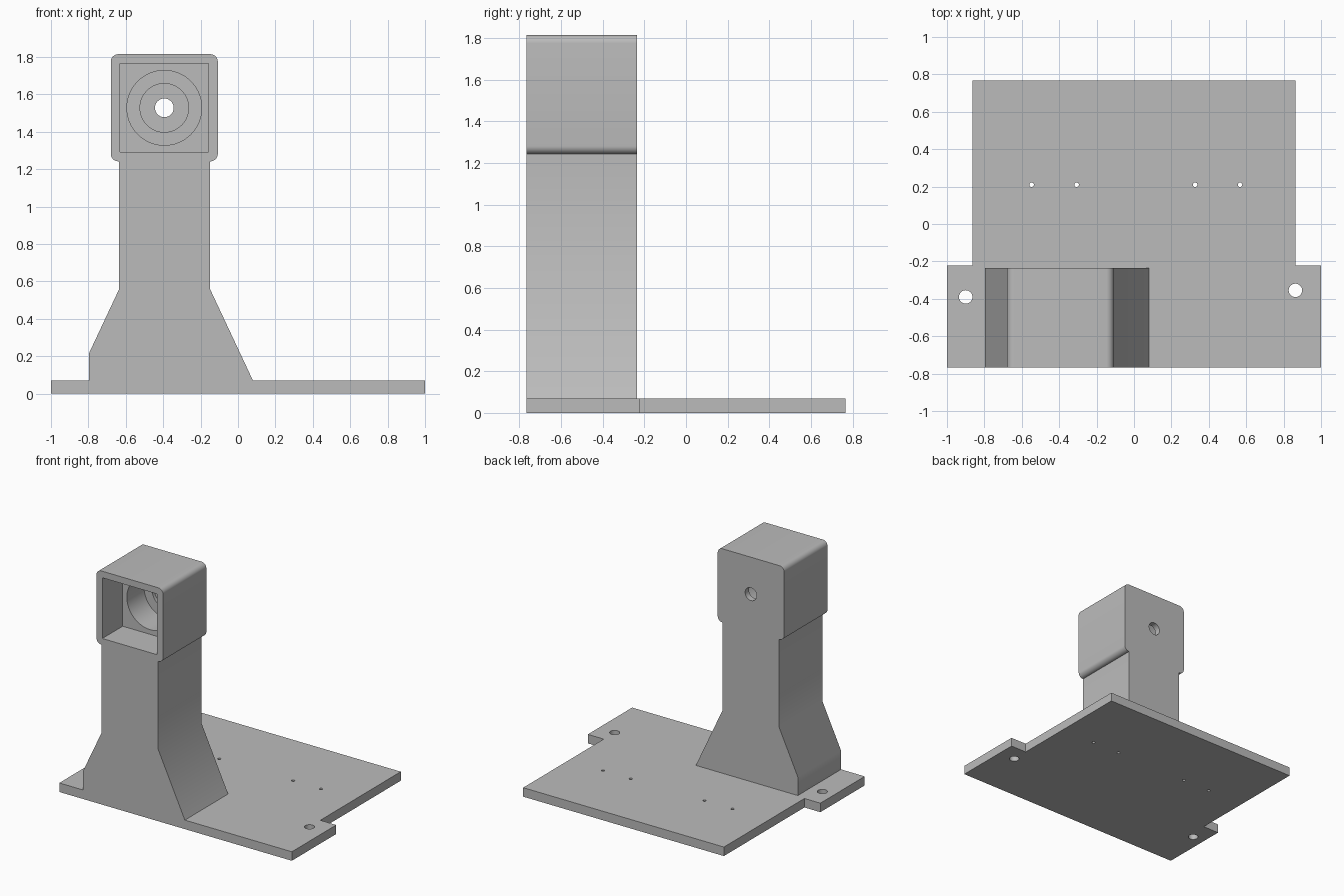
import bpy
import math
from mathutils import Matrix, Vector

cube = bpy.data.objects.get("Cube")
if cube:
    bpy.data.objects.remove(cube, do_unlink=True)

grey = bpy.data.materials.new("plain grey")
grey.use_nodes = True
colour = (0.5, 0.5, 0.5, 1)
grey.diffuse_color = colour
grey.node_tree.nodes["Principled BSDF"].inputs["Base Color"].default_value = colour

FRONT, REAR = -0.767, -0.235
BASE_TOP = 0.07


def prism(name, outline, start, depth):
    """Extrude an outline: start and depth are vectors, outline points are 3D."""
    n = len(outline)
    low = [Vector(p) + Vector(start) for p in outline]
    verts = low + [p + Vector(depth) for p in low]
    faces = [tuple(range(n)), tuple(range(2 * n - 1, n - 1, -1))]
    faces += [(i, i + n, (i + 1) % n + n, (i + 1) % n) for i in range(n)]
    mesh = bpy.data.meshes.new(name)
    mesh.from_pydata(verts, [], faces)
    obj = bpy.data.objects.new(name, mesh)
    bpy.context.collection.objects.link(obj)
    mesh.materials.append(grey)
    bpy.context.view_layer.objects.active = obj
    bpy.ops.object.select_all(action="DESELECT")
    obj.select_set(True)
    bpy.ops.object.mode_set(mode="EDIT")
    bpy.ops.mesh.select_all(action="SELECT")
    bpy.ops.mesh.normals_make_consistent(inside=False)
    bpy.ops.object.mode_set(mode="OBJECT")
    return obj


def upright(points):
    return [(x, 0, z) for x, z in points]


def flat(points):
    return [(x, y, 0) for x, y in points]


def ring(cx, cy, r, sides=48):
    steps = [2 * math.pi * i / sides for i in range(sides)]
    return [(cx + r * math.cos(a), cy + r * math.sin(a)) for a in steps]


def rounded_box(x0, x1, z0, z1, r, steps=8):
    points = []
    corners = [(x1 - r, z1 - r), (x0 + r, z1 - r), (x0 + r, z0 + r), (x1 - r, z0 + r)]
    for k, (cx, cz) in enumerate(corners):
        for i in range(steps + 1):
            a = math.pi / 2 * (k + i / steps)
            points.append((cx + r * math.cos(a), cz + r * math.sin(a)))
    return points


def cut(obj, cutters):
    for cutter in cutters:
        mod = obj.modifiers.new("cut", "BOOLEAN")
        mod.operation = "DIFFERENCE"
        mod.solver = "EXACT"
        mod.object = cutter
        bpy.context.view_layer.objects.active = obj
        bpy.ops.object.modifier_apply(modifier=mod.name)
        bpy.data.objects.remove(cutter, do_unlink=True)


# Base plate with side ears at the front
half = [(1, FRONT), (1, -0.222), (0.863, -0.222), (0.863, 0.767)]
base = prism("base_plate", flat(half + [(-x, y) for x, y in reversed(half)]),
             (0, 0, 0), (0, 0, BASE_TOP))

# Mounting holes and small screw holes
holes = [(-0.9, -0.39, 0.036), (0.863, -0.355, 0.036)]
holes += [(x, 0.21, 0.012) for x in (-0.547, -0.307, 0.327, 0.567)]
cut(base, [prism("hole_cutter", flat(ring(x, y, r, 32)), (0, 0, -0.1), (0, 0, 0.3))
           for x, y, r in holes])

# Flared column
column = prism("column", upright([
    (-0.797, BASE_TOP), (0.08, BASE_TOP), (-0.15, 0.56), (-0.15, 1.242),
    (-0.635, 1.242), (-0.635, 0.56), (-0.797, 0.215)]),
    (0, FRONT, 0), (0, REAR - FRONT, 0))

# Rounded head housing
head = prism("head_housing", upright(rounded_box(-0.68, -0.108, 1.242, 1.815, 0.04)),
             (0, FRONT, 0), (0, REAR - FRONT, 0))

# Square pocket, stepped bore and through hole, all cut from the front
CX, CZ, s = -0.394, 1.528, 0.236
pocket = [(CX - s, CZ - s), (CX + s, CZ - s), (CX + s, CZ + s), (CX - s, CZ + s)]
steps = [(pocket, 0.25), (ring(CX, CZ, 0.2, 64), 0.46),
         (ring(CX, CZ, 0.13, 64), 0.485), (ring(CX, CZ, 0.05), 0.7)]
cut(head, [prism("bore_cutter", upright(p), (0, FRONT - 0.1, 0), (0, d + 0.1, 0))
           for p, d in steps])

# Smooth shading with sharp corners kept
bpy.ops.object.select_all(action="DESELECT")
for obj in (base, column, head):
    obj.select_set(True)
    bpy.context.view_layer.objects.active = obj
bpy.ops.object.shade_smooth_by_angle(angle=math.radians(30))
